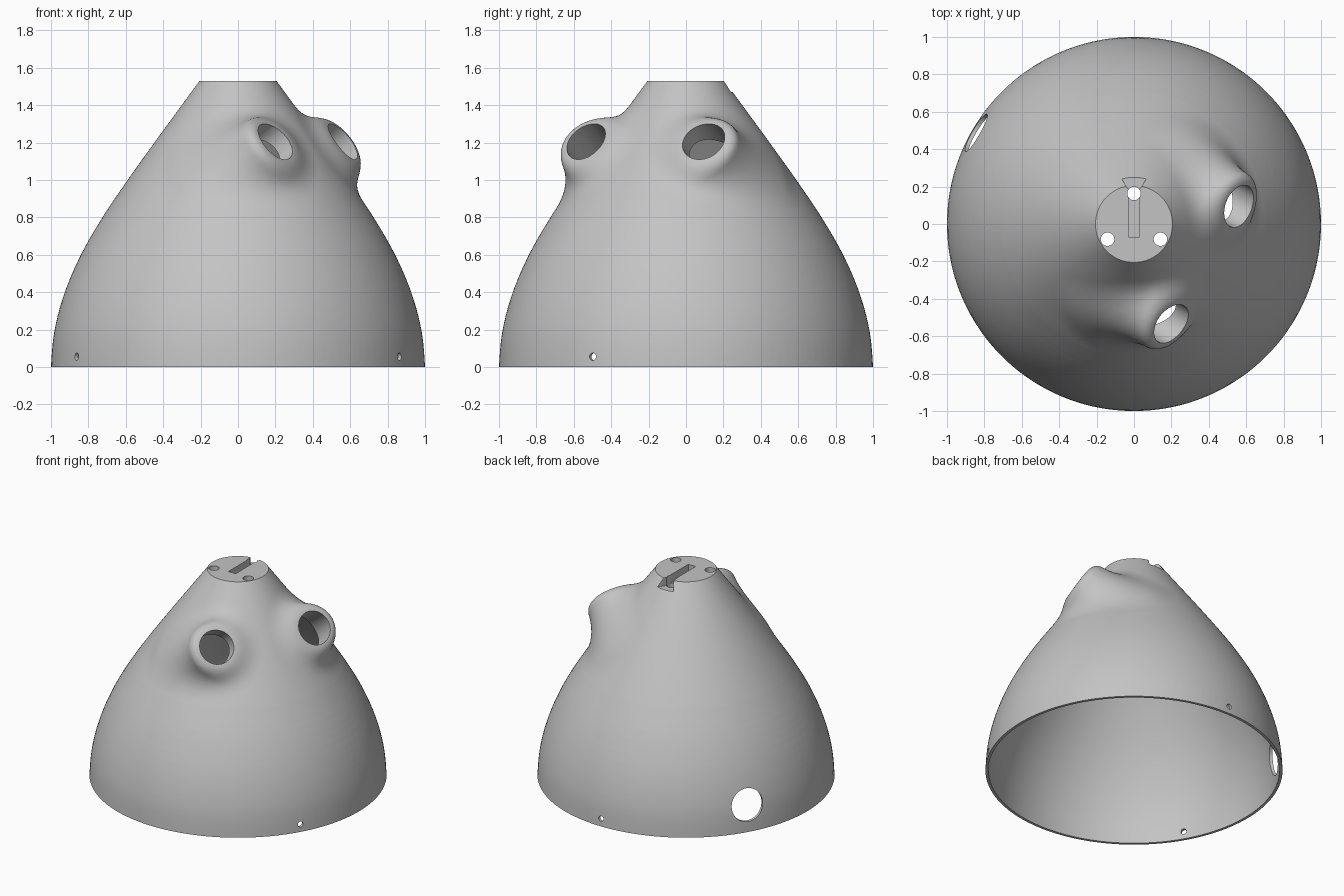
import bpy, bmesh
from math import pi, sin, cos, radians, sqrt, hypot
from mathutils import Vector, Matrix

cube = bpy.data.objects.get("Cube")
if cube:
    bpy.data.objects.remove(cube)

TOP = 1.53
WALL = 0.02
BORE = 0.118         # radius of the tube openings
ROUND = 0.055        # rounded lip of the tubes
BLEND = 0.17         # softness of the joint between tubes and dome
STEP = 0.2
RADII = [1.0, 1.0, 1.0, 0.98, 0.926, 0.84, 0.725, 0.59, 0.447, 0.301, 0.155, 0.01]

grey = bpy.data.materials.new("plain grey")
grey.use_nodes = True
colour = (0.55, 0.55, 0.55, 1)
grey.diffuse_color = colour
grey.node_tree.nodes["Principled BSDF"].inputs["Base Color"].default_value = colour


def radius(z):
    """Smooth dome radius at height z."""
    u = min(max(z / STEP + 2, 1), len(RADII) - 2.001)
    i = int(u)
    t = u - i
    a, b, c, d = RADII[i - 1:i + 3]
    return b + 0.5 * t * (c - a + t * (2 * a - 5 * b + 4 * c - d + t * (3 * (b - c) + d - a)))


# Tube openings and their shared direction
turn = Matrix.Rotation(radians(-30), 3, 'Z')
aim = turn @ Vector((cos(radians(35)), 0, sin(radians(35))))
openings = [turn @ Vector((0.43, side * 0.363, 1.2)) for side in (-1, 1)]


def field(p):
    """Signed distance of the dome softly joined to both tubes."""
    d = 0.82 * (hypot(p.x, p.y) - radius(p.z))
    for centre in openings:
        v = p - centre
        t = v.dot(aim)
        r = sqrt(max(v.length_squared - t * t, 0))
        a, b = r - BORE, abs(t + 0.25) - (0.25 - ROUND)
        tube = min(max(a, b), 0) + hypot(max(a, 0), max(b, 0)) - ROUND
        h = max(BLEND - abs(d - tube), 0)
        d = min(d, tube) - h * h / (4 * BLEND)
    return d


def make_object(name, bm):
    bmesh.ops.recalc_face_normals(bm, faces=bm.faces)
    mesh = bpy.data.meshes.new(name)
    bm.to_mesh(mesh)
    bm.free()
    mesh.materials.append(grey)
    obj = bpy.data.objects.new(name, mesh)
    bpy.context.collection.objects.link(obj)
    return obj


def apply(obj, mod):
    bpy.context.view_layer.objects.active = obj
    bpy.ops.object.modifier_apply(modifier=mod.name)


def lathe(bm, profile, sides):
    """Closed solid of revolution from (radius, height) pairs."""
    rings = [[bm.verts.new((r * cos(2 * pi * i / sides), r * sin(2 * pi * i / sides), z))
              for i in range(sides)] for r, z in profile]
    for low, high in zip(rings, rings[1:]):
        for i in range(sides):
            j = (i + 1) % sides
            bm.faces.new((low[i], low[j], high[j], high[i]))
    bm.faces.new(rings[0][::-1])
    bm.faces.new(rings[-1])


def rod(bm, start, end, r, sides=64):
    axis = end - start
    place = Matrix.Translation((start + end) / 2) @ axis.to_track_quat('Z', 'Y').to_matrix().to_4x4()
    bmesh.ops.create_cone(bm, cap_ends=True, segments=sides, radius1=r, radius2=r,
                          depth=axis.length, matrix=place)


def prism(bm, outline, low, high):
    face = bm.faces.new([bm.verts.new((x, y, low)) for x, y in outline])
    moved = bmesh.ops.extrude_face_region(bm, geom=[face])["geom"]
    bmesh.ops.translate(bm, vec=(0, 0, high - low),
                        verts=[v for v in moved if isinstance(v, bmesh.types.BMVert)])


# Rough solid, turned into an even mesh
bm = bmesh.new()
heights = [-0.1 + i * 0.05 for i in range(36)]
lathe(bm, [(radius(z), z) for z in heights], 128)
for c in openings:
    rod(bm, c - aim * 0.45, c - aim * 0.01, BORE + ROUND)
shell = make_object("dome_shell", bm)
remesh = shell.modifiers.new("even", 'REMESH')
remesh.mode = 'VOXEL'
remesh.voxel_size = 0.018
apply(shell, remesh)

# Pull the surface onto the softly joined shape, then trim it flat
bm = bmesh.new()
bm.from_mesh(shell.data)
e = 0.002
axes = [Vector((e, 0, 0)), Vector((0, e, 0)), Vector((0, 0, e))]
for v in bm.verts:
    if -0.06 < v.co.z < TOP + 0.06:
        for _ in range(5):
            d = field(v.co)
            if abs(d) < 0.0003:
                break
            g = Vector([(field(v.co + a) - d) / e for a in axes])
            move = g * (-d / max(g.length_squared, 0.2))
            if move.length > 0.04:
                move *= 0.04 / move.length
            v.co += move
for z, up in ((0, -1), (TOP, 1)):
    bmesh.ops.bisect_plane(bm, geom=bm.verts[:] + bm.edges[:] + bm.faces[:], dist=1e-5,
                           plane_co=(0, 0, z), plane_no=(0, 0, up), clear_outer=True)
    bmesh.ops.holes_fill(bm, edges=[x for x in bm.edges if x.is_boundary], sides=0)
bmesh.ops.recalc_face_normals(bm, faces=bm.faces)
bm.to_mesh(shell.data)
bm.free()


def carve(name, build):
    bm = bmesh.new()
    build(bm)
    cutter = make_object(name, bm)
    cut = shell.modifiers.new(name, 'BOOLEAN')
    cut.operation = 'DIFFERENCE'
    cut.solver = 'EXACT'
    cut.object = cutter
    apply(shell, cut)
    bpy.data.objects.remove(cutter)


# Hollow inside
inner = [-0.05 + i * 0.05 for i in range(30)]
carve("cavity", lambda bm: lathe(bm, [(radius(z) - WALL * (1 + 0.25 * max(z, 0)), z) for z in inner], 128))

# Tube bores
for c in openings:
    carve("tube_bore", lambda bm: rod(bm, c - aim * 0.42, c + aim * 0.1, BORE))

# Groove in the top, flaring out at the back
groove = [(-0.03, -0.07), (0.03, -0.07), (0.03, 0.185), (0.075, 0.255), (-0.075, 0.255), (-0.03, 0.185)]
carve("top_groove", lambda bm: prism(bm, groove, TOP - 0.06, TOP + 0.1))

# Three screw holes in the top and three pin holes around the base
for angle in (90, 210, 330):
    out = Vector((cos(radians(angle)), sin(radians(angle)), 0))
    top = out * 0.163 + Vector((0, 0, TOP))
    low = Vector((0, 0, 0.055))
    carve("screw_hole", lambda bm: rod(bm, top - Vector((0, 0, 0.3)), top + Vector((0, 0, 0.1)), 0.036, 32))
    carve("pin_hole", lambda bm: rod(bm, low + out * 0.9, low + out * 1.1, 0.02, 24))

# Cable opening low on the back
out = Vector((cos(radians(150)), sin(radians(150)), 0))
low = Vector((0, 0, 0.19))
carve("cable_opening", lambda bm: rod(bm, low + out * 0.8, low + out * 1.2, 0.115))

bpy.ops.object.select_all(action='DESELECT')
shell.select_set(True)
bpy.context.view_layer.objects.active = shell
bpy.ops.object.shade_smooth_by_angle(angle=radians(35))
